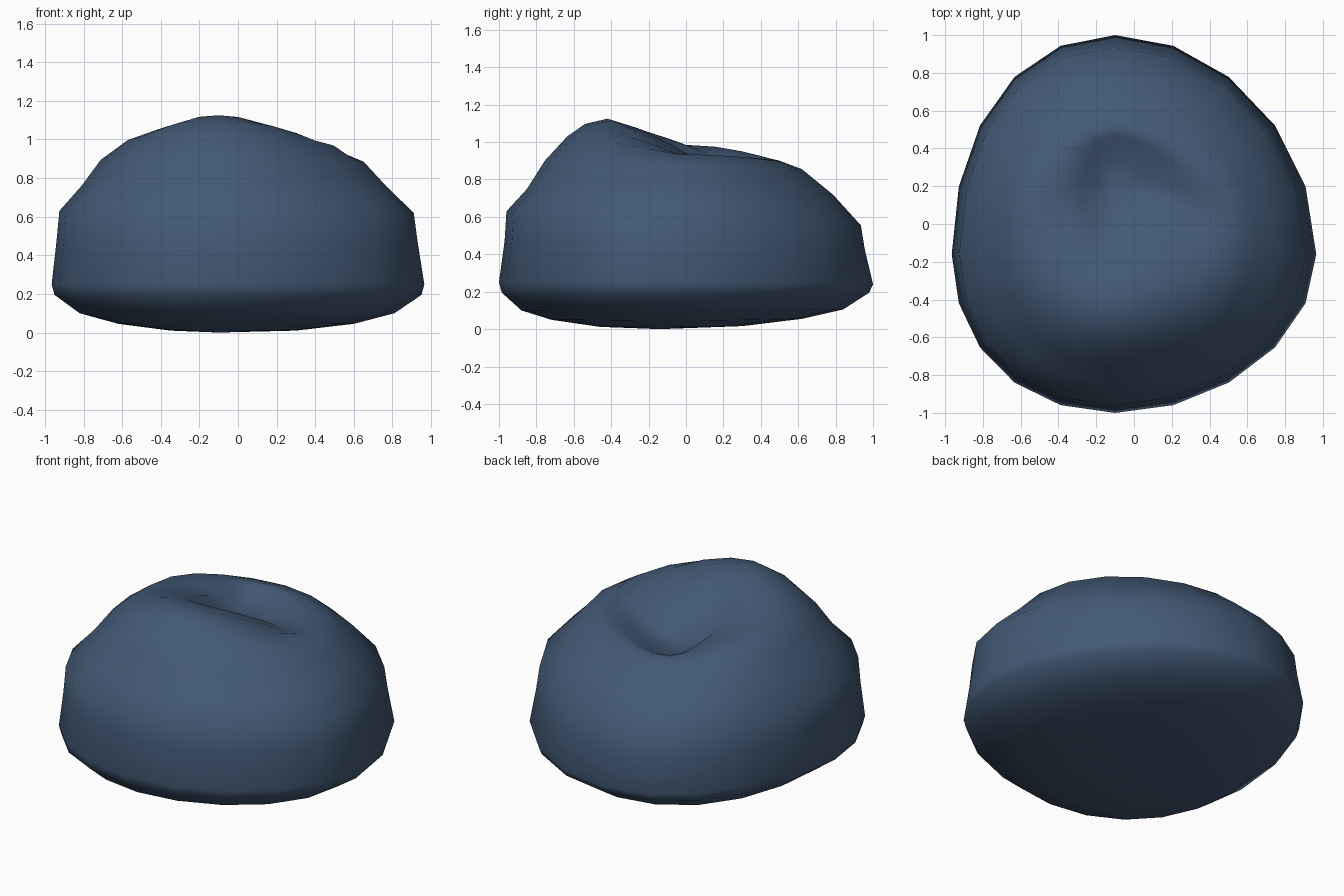
import bpy, bmesh, math

if "Cube" in bpy.data.objects:
    bpy.data.objects.remove(bpy.data.objects["Cube"])

SIDES = 20
# Each ring: left x, right x, front y, back y, side-line y, then z at left, right, front, back
RINGS = [
    # rounded underside
    (-.35, .30, -.46, .30, -.13, .01, .01, .012, .016),
    (-.62, .60, -.72, .62, -.14, .045, .045, .05, .055),
    (-.82, .81, -.88, .84, -.15, .10, .10, .10, .105),
    (-.95, .95, -.985, .98, -.16, .195, .195, .195, .195),
    # side wall
    (-.965, .965, -1.0, 1.0, -.16, .25, .25, .25, .24),
    (-.94, .93, -.97, .955, -.16, .47, .47, .47, .43),
    (-.925, .91, -.96, .935, -.16, .63, .62, .63, .555),
    # shoulder
    (-.81, .77, -.85, .785, -.12, .76, .755, .75, .72),
    (-.71, .65, -.755, .62, -.08, .895, .885, .90, .855),
    (-.59, .53, -.635, .54, -.04, .98, .935, 1.03, .885),
    # crest, tall at the front
    (-.47, .42, -.54, .50, 0, .985, .92, 1.097, .90),
    (-.36, .30, -.42, .47, .05, .965, .89, 1.125, .89),
    # sunken dimple
    (-.28, .19, -.26, .42, .13, .93, .86, 1.075, .87),
    (-.20, .07, -.08, .34, .17, .85, .835, .965, .845),
]


def ring_point(ring, i):
    xl, xr, yf, yb, yc, zl, zr, zf, zb = ring
    a = 2 * math.pi * i / SIDES
    c, s = math.cos(a), math.sin(a)
    mid = -.10 * s * s
    x = (xr if c > 0 else -xl) * c + mid
    y = yc + (yb - yc if s > 0 else yc - yf) * s
    side = zl + (zr - zl) * (c + 1) / 2
    end, power = (zb, 2) if s > 0 else (zf, .9)
    return x, y, side + (end - side) * abs(s) ** power


# Bean bag body: lofted rings closed at both poles
bm = bmesh.new()
loops = [[bm.verts.new(ring_point(r, i)) for i in range(SIDES)] for r in RINGS]
for lo, hi in zip(loops, loops[1:]):
    for i in range(SIDES):
        j = (i + 1) % SIDES
        bm.faces.new((lo[i], lo[j], hi[j], hi[i]))
for loop, pole in ((loops[0], (-.1, -.14, 0)), (loops[-1], (-.11, .18, .825))):
    v = bm.verts.new(pole)
    for i in range(SIDES):
        bm.faces.new((loop[i], loop[(i + 1) % SIDES], v))
bmesh.ops.recalc_face_normals(bm, faces=bm.faces)
for f in bm.faces:
    f.smooth = True

mesh = bpy.data.meshes.new("bean_bag")
bm.to_mesh(mesh)
bm.free()
bag = bpy.data.objects.new("bean_bag", mesh)
bpy.context.collection.objects.link(bag)

# Blue fabric
fabric = bpy.data.materials.new("blue_fabric")
fabric.diffuse_color = (.055, .10, .175, 1)
fabric.use_nodes = True
fabric.node_tree.nodes["Principled BSDF"].inputs["Base Color"].default_value = fabric.diffuse_color
mesh.materials.append(fabric)
